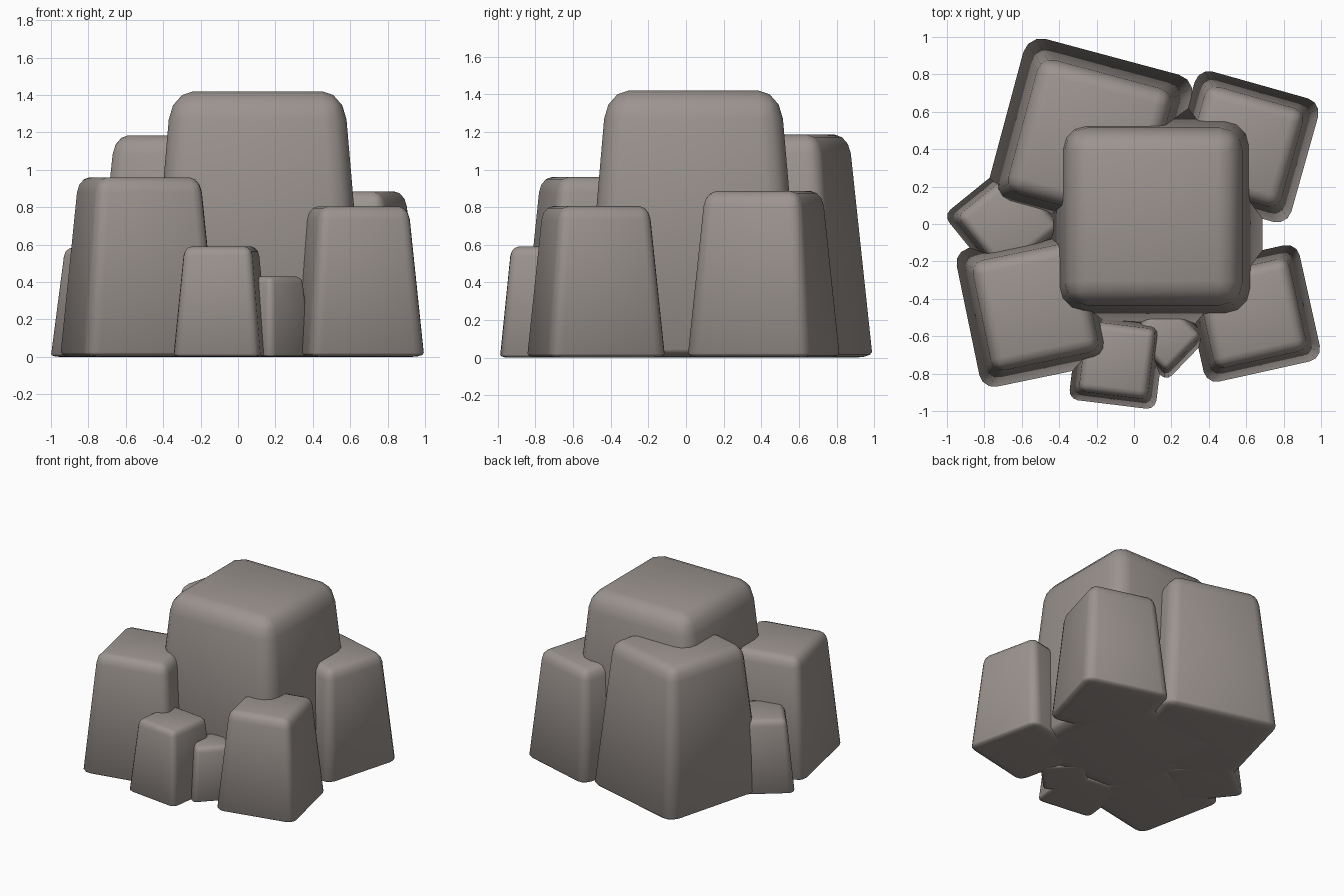
import bpy, bmesh, math

if "Cube" in bpy.data.objects:
    bpy.data.objects.remove(bpy.data.objects["Cube"])

stone = bpy.data.materials.new("warm grey stone")
stone.diffuse_color = (0.33, 0.295, 0.275, 1)
stone.use_nodes = True
stone.node_tree.nodes["Principled BSDF"].inputs["Base Color"].default_value = stone.diffuse_color

TAPER = 0.77     # top width relative to base width
SQUASH = 0.3     # bottom rounding is flatter than the top rounding


def rock(name, x, y, w, d, h, angle, r, taper=TAPER):
    """Rounded block, narrower at the top, standing on z = 0."""
    bm = bmesh.new()
    bmesh.ops.create_cube(bm, size=1)
    for v in bm.verts:
        v.co = (v.co.x * w, v.co.y * d, (v.co.z + 0.5) * h)
    bmesh.ops.bevel(bm, geom=bm.edges[:], offset=r, offset_type='OFFSET',
                    segments=3, profile=0.5, affect='EDGES')
    for v in bm.verts:
        if v.co.z < r * 1.001:
            v.co.z *= SQUASH
        s = 1 + (taper - 1) * v.co.z / h
        v.co.x *= s
        v.co.y *= s
    bmesh.ops.recalc_face_normals(bm, faces=bm.faces[:])
    for f in bm.faces:
        f.smooth = True
    me = bpy.data.meshes.new(name)
    bm.to_mesh(me)
    bm.free()
    me.materials.append(stone)
    ob = bpy.data.objects.new(name, me)
    ob.location = (x, y, 0)
    ob.rotation_euler.z = math.radians(angle)
    bpy.context.collection.objects.link(ob)
    return ob


# Tall central block
rock("main_rock", 0.105, 0.04, 1.17, 1.17, 1.42, 0, 0.15, 0.79)

# Four large blocks at the corners
rock("back_left_rock", -0.236, 0.442, 0.94, 0.94, 1.185, -15, 0.10)
rock("back_right_rock", 0.583, 0.413, 0.69, 0.69, 0.885, -15.7, 0.08)
rock("front_right_rock", 0.629, -0.478, 0.64, 0.64, 0.805, 12.5, 0.07)
rock("front_left_rock", -0.527, -0.441, 0.74, 0.76, 0.96, 11.7, 0.08)

# Small filler stones
rock("front_stone", -0.089, -0.728, 0.47, 0.48, 0.59, -7, 0.05)
rock("left_stone", -0.67, 0.01, 0.50, 0.50, 0.585, 39, 0.05)
rock("small_gap_stone", 0.17, -0.60, 0.34, 0.34, 0.43, 46, 0.04)
